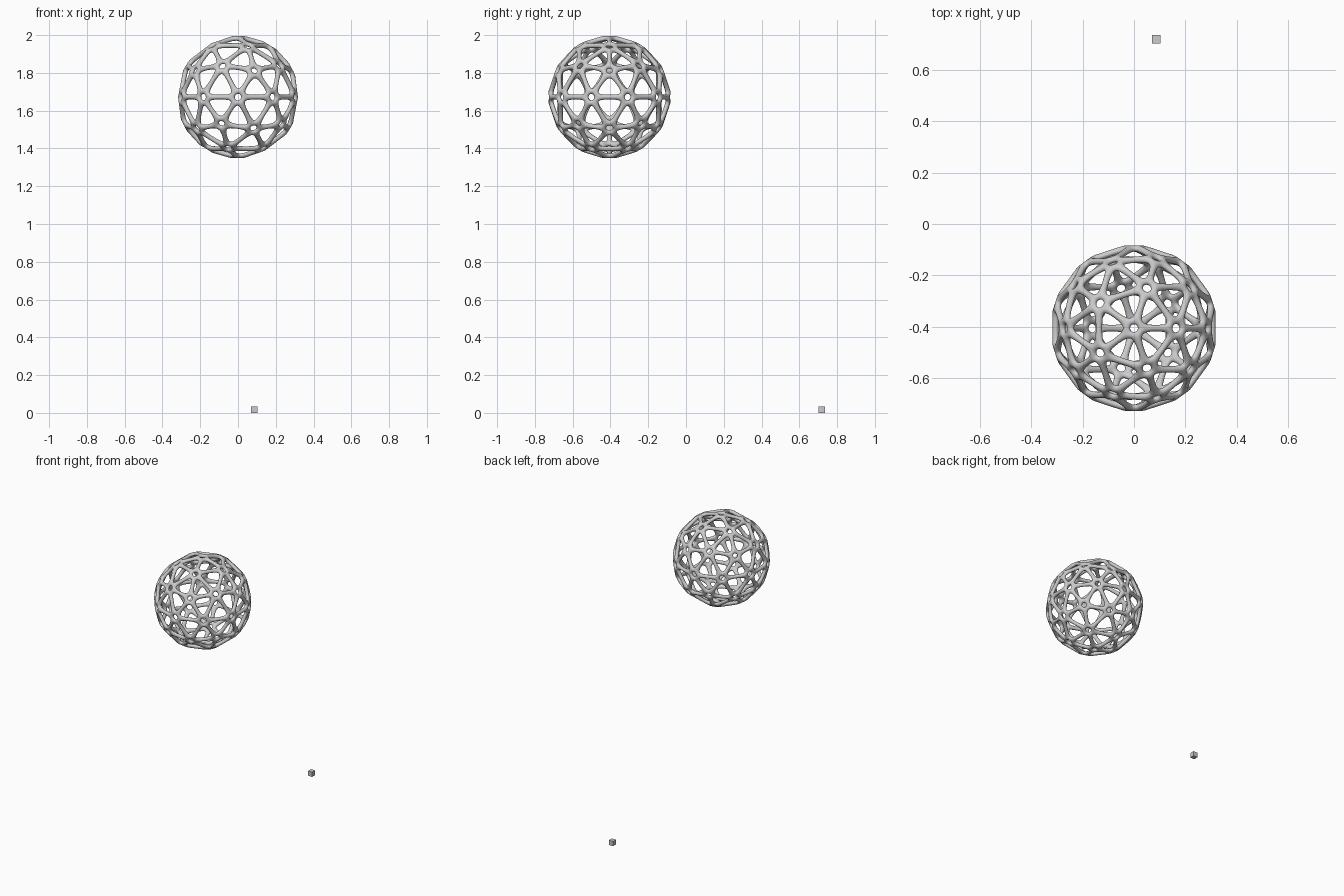
import bpy, bmesh
from mathutils import Vector

if "Cube" in bpy.data.objects:
    bpy.data.objects.remove(bpy.data.objects["Cube"])

CENTER = Vector((0, -0.405, 1.672))
RADIUS = 0.322


def finish(name, bm, loc):
    mesh = bpy.data.meshes.new(name)
    bm.to_mesh(mesh)
    bm.free()
    ob = bpy.data.objects.new(name, mesh)
    ob.location = loc
    bpy.context.collection.objects.link(ob)
    return ob


# Lattice ball: icosphere with its corners cut off, so each node becomes a small ring
bm = bmesh.new()
bmesh.ops.create_icosphere(bm, subdivisions=2, radius=RADIUS)
bmesh.ops.bevel(bm, geom=bm.verts[:], offset=0.036, offset_type='OFFSET',
                segments=1, affect='VERTICES', profile=0.5)
ball = finish("lattice_ball", bm, CENTER)
wire = ball.modifiers.new("struts", 'WIREFRAME')
wire.thickness = 0.036
wire.use_even_offset = True
sub = ball.modifiers.new("rounding", 'SUBSURF')
sub.levels = sub.render_levels = 2
ball.data.shade_smooth()

# Small cube on the ground
bm = bmesh.new()
bmesh.ops.create_cube(bm, size=0.034)
finish("small_cube", bm, (0.087, 0.718, 0.017))
